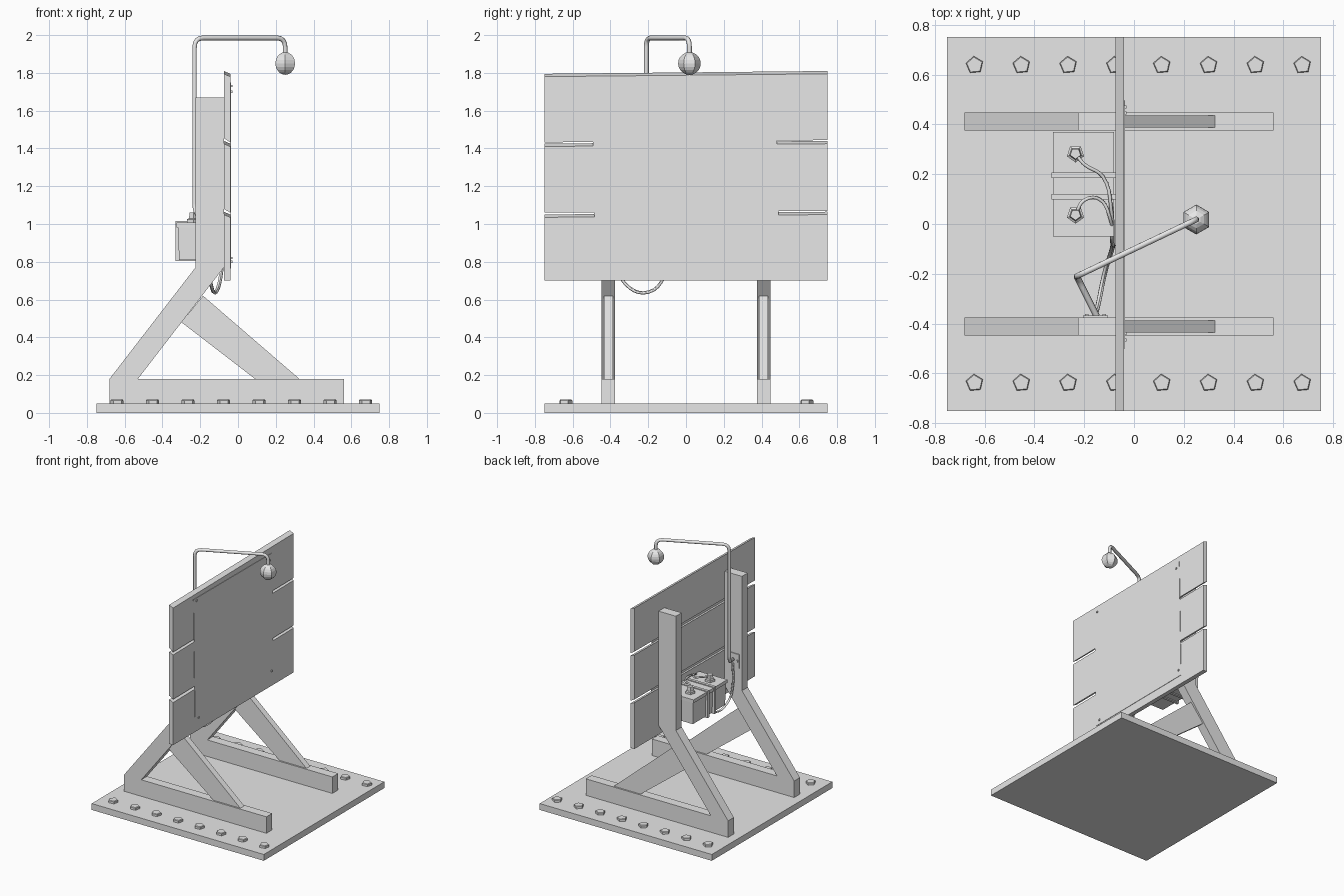
import bpy, bmesh, math
from mathutils import Vector

if "Cube" in bpy.data.objects:
    bpy.data.objects.remove(bpy.data.objects["Cube"])

grey = bpy.data.materials.new("plain grey")
grey.diffuse_color = (0.8, 0.8, 0.8, 1)
grey.use_nodes = True
grey.node_tree.nodes["Principled BSDF"].inputs["Base Color"].default_value = grey.diffuse_color


def finish(name, bm):
    bmesh.ops.recalc_face_normals(bm, faces=bm.faces)
    me = bpy.data.meshes.new(name)
    bm.to_mesh(me)
    bm.free()
    me.materials.append(grey)
    ob = bpy.data.objects.new(name, me)
    bpy.context.collection.objects.link(ob)
    return ob


def loft(name, rings):
    """Closed solid through rings of equal point count, capped at both ends."""
    bm = bmesh.new()
    vs = [[bm.verts.new(p) for p in r] for r in rings]
    n = len(vs[0])
    for a, b in zip(vs, vs[1:]):
        for i in range(n):
            j = (i + 1) % n
            bm.faces.new((a[i], a[j], b[j], b[i]))
    bm.faces.new(vs[0])
    bm.faces.new(vs[-1])
    return finish(name, bm)


def box(name, x, y, z):
    return loft(name, [[(x[0], y[0], h), (x[1], y[0], h), (x[1], y[1], h), (x[0], y[1], h)] for h in z])


def side_profile(name, pts, y0, y1):
    return loft(name, [[(x, y, z) for x, z in pts] for y in (y0, y1)])


def lathe(name, centre, profile, n, phase=90):
    cx, cy = centre
    ang = [math.radians(phase + 360 * i / n) for i in range(n)]
    return loft(name, [[(cx + r * math.cos(a), cy + r * math.sin(a), z) for a in ang] for r, z in profile])


def tube(name, pts, radius, smooth=False):
    cu = bpy.data.curves.new(name, 'CURVE')
    cu.dimensions = '3D'
    cu.bevel_depth = radius
    cu.bevel_resolution = 1
    cu.resolution_u = 5
    cu.use_fill_caps = True
    if smooth:
        sp = cu.splines.new('BEZIER')
        sp.bezier_points.add(len(pts) - 1)
        for b, p in zip(sp.bezier_points, pts):
            b.co = p
            b.handle_left_type = b.handle_right_type = 'AUTO'
    else:
        sp = cu.splines.new('POLY')
        sp.points.add(len(pts) - 1)
        for b, p in zip(sp.points, pts):
            b.co = (*p, 1)
    cu.materials.append(grey)
    ob = bpy.data.objects.new(name, cu)
    bpy.context.collection.objects.link(ob)
    bpy.ops.object.select_all(action='DESELECT')
    ob.select_set(True)
    bpy.context.view_layer.objects.active = ob
    bpy.ops.object.convert(target='MESH')


def rounded(pts, r):
    """Path with every inner corner replaced by a short arc."""
    pts = [Vector(p) for p in pts]
    out = [pts[0]]
    for a, b, c in zip(pts, pts[1:], pts[2:]):
        s, e = b + (a - b).normalized() * r, b + (c - b).normalized() * r
        for i in range(5):
            t = i / 4
            out.append(s * (1 - t) ** 2 + b * 2 * t * (1 - t) + e * t * t)
    return out + [pts[-1]]


# Base plate and its two rows of five-sided bolts
box("base_plate", (-0.75, 0.75), (-0.75, 0.75), (0, 0.05))
for side in (-1, 1):
    for i in range(8):
        lathe(f"base_bolt_{side}_{i}", (-0.64 + 0.188 * i, 0.638 * side),
              [(0.036, 0.045), (0.036, 0.066), (0.032, 0.07)], 5, 95)

# Support frames: floor rail, bent post and front brace
post = [(-0.68, 0.18), (-0.225, 0.77), (-0.225, 1.67), (-0.075, 1.67), (-0.075, 0.77), (-0.53, 0.18)]
brace = [(-0.185, 0.62), (0.325, 0.18), (0.09, 0.18), (-0.30, 0.48)]
for side, tag in ((-1, "front"), (1, "back")):
    y = 0.411 * side
    box(tag + "_floor_rail", (-0.68, 0.56), (y - 0.036, y + 0.036), (0.05, 0.18))
    side_profile(tag + "_post", post, y - 0.036, y + 0.036)
    side_profile(tag + "_brace", brace, y - 0.024, y + 0.024)

# Three planks with sloping, slightly tilted edges: (front z, back z)
X0, X1 = -0.075, -0.04
edges = [((0.70, 0.70), (1.035, 1.05), 0), ((1.06, 1.08), (1.41, 1.425), 0.01),
         ((1.432, 1.455), (1.78, 1.795), 0.012)]
for k, (lo, hi, tilt) in enumerate(edges):
    top_tilt = 0.015
    loft(f"plank_{k + 1}", [[(X0, y, lo[1] + t * tilt), (X1, y, lo[0] + t * tilt),
                             (X1, y, hi[0] + t * top_tilt), (X0, y, hi[1] + t * top_tilt)]
                            for y, t in ((-0.75, 0), (0.75, 1))])

# Thin sheet nailed over the planks
sheet = [(-0.50, 1.75), (0.475, 1.745), (0.495, 0.77), (-0.48, 0.765)]
loft("sign_sheet", [[(x, y, z) for y, z in sheet] for x in (-0.040, -0.037)])
for i, (y, z) in enumerate([(-0.465, 1.73), (0.445, 1.70), (0.47, 0.82), (-0.44, 0.80)]):
    box(f"sheet_nail_{i}", (-0.04, -0.03), (y - 0.006, y + 0.006), (z - 0.006, z + 0.006))

# Battery with lid, terminals and straps
loft("battery_case", [[(-0.312, -0.04, 0.81), (-0.08, -0.04, 0.81), (-0.08, 0.36, 0.81), (-0.312, 0.36, 0.81)],
                      [(-0.318, -0.045, 0.99), (-0.08, -0.045, 0.99), (-0.08, 0.365, 0.99), (-0.318, 0.365, 0.99)]])
box("battery_lid", (-0.325, -0.08), (-0.05, 0.37), (0.982, 1.008))
for i, y in enumerate((0.037, 0.283)):
    lathe(f"terminal_{i}", (-0.235, y),
          [(0.036, 1.005), (0.036, 1.025), (0.026, 1.03), (0.022, 1.06)], 5, -90)
for i, y in enumerate((0.11, 0.195)):
    box(f"battery_strap_{i}", (-0.332, -0.075), (y - 0.011, y + 0.011), (0.803, 1.015))

# Lamp pole, its wall bracket and the bulb
tube("lamp_pole", rounded([(-0.15, -0.37, 1.0), (-0.23, -0.21, 1.06), (-0.23, -0.21, 1.985),
                           (0.25, 0.018, 1.985), (0.25, 0.018, 1.88)], 0.05), 0.013)
box("pole_bracket", (-0.205, -0.105), (-0.376, -0.368), (0.94, 1.05))
for i, x in enumerate((-0.19, -0.12)):
    box(f"bracket_screw_{i}", (x - 0.007, x + 0.007), (-0.37, -0.362), (0.99, 1.004))
steps = [math.pi * i / 10 for i in range(11)]
lathe("lamp_bulb", (0.25, 0.018), [(max(0.06 * math.sin(a), 0.002), 1.85 - 0.06 * math.cos(a)) for a in steps], 6)

# Wires from the terminals, hanging under the board and up to the bracket
tail = [(-0.085, -0.10, 0.75), (-0.115, -0.20, 0.637), (-0.14, -0.32, 0.68), (-0.152, -0.362, 0.80), (-0.15, -0.362, 0.97)]
tube("wire_long", [(-0.235, 0.283, 1.045), (-0.20, 0.24, 1.05), (-0.125, 0.19, 1.035),
                   (-0.09, 0.05, 1.02), (-0.085, -0.07, 0.93)] + tail, 0.007, True)
tube("wire_short", [(-0.235, 0.037, 1.045), (-0.20, 0.095, 1.05), (-0.14, 0.10, 1.035),
                    (-0.095, 0.02, 1.02), (-0.09, -0.065, 0.92)]
     + [(x - 0.006, y, z + 0.004) for x, y, z in tail], 0.007, True)
